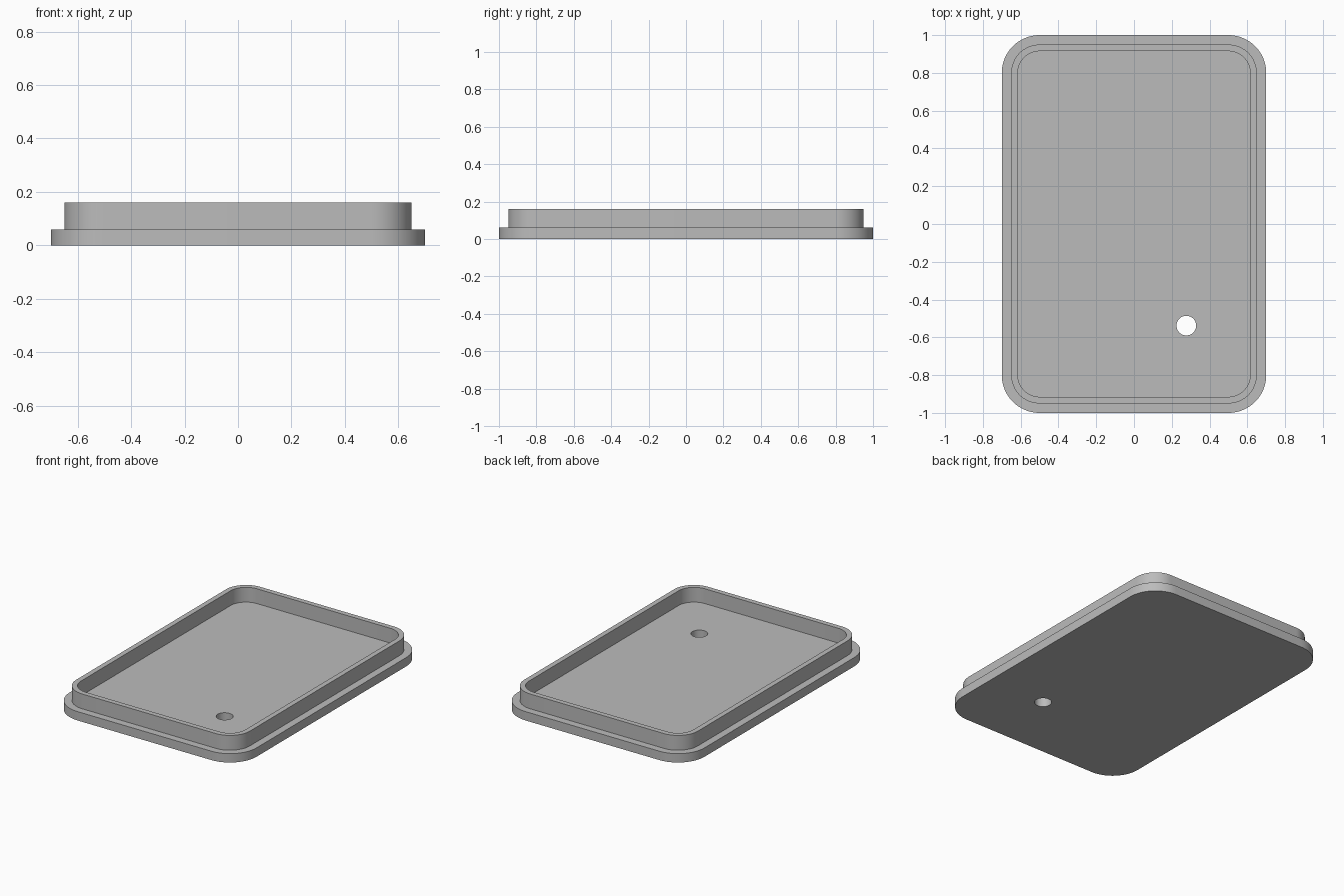
import bpy, bmesh, math

cube = bpy.data.objects.get("Cube")
if cube:
    bpy.data.objects.remove(cube, do_unlink=True)

HALF_X, HALF_Y, CORNER = 0.70, 1.0, 0.20
PLATE_TOP, RIM_TOP = 0.06, 0.16
RIM_OUTER, RIM_INNER = 0.05, 0.085      # insets from the plate edge
HOLE_X, HOLE_Y, HOLE_R = 0.277, -0.538, 0.052
ARC = 16

grey = bpy.data.materials.new("plain grey")
grey.use_nodes = True
colour = (0.5, 0.5, 0.5, 1)
grey.diffuse_color = colour
grey.node_tree.nodes["Principled BSDF"].inputs["Base Color"].default_value = colour

bm = bmesh.new()


def rounded_ring(inset, z):
    """Rounded rectangle, inset evenly from the plate outline."""
    r = CORNER - inset
    verts = []
    for k, (sx, sy) in enumerate([(1, 1), (-1, 1), (-1, -1), (1, -1)]):
        for i in range(ARC + 1):
            a = math.pi / 2 * (k + i / ARC)
            verts.append(bm.verts.new((sx * (HALF_X - CORNER) + r * math.cos(a),
                                       sy * (HALF_Y - CORNER) + r * math.sin(a), z)))
    return verts


def hole_ring(z, n=48):
    return [bm.verts.new((HOLE_X + HOLE_R * math.cos(math.tau * i / n),
                          HOLE_Y + HOLE_R * math.sin(math.tau * i / n), z))
            for i in range(n)]


def loft(a, b):
    for i in range(len(a)):
        j = (i + 1) % len(a)
        bm.faces.new((a[i], a[j], b[j], b[i]))


def fill_between(outer, hole):
    edges = []
    for ring in (outer, hole):
        for i, v in enumerate(ring):
            w = ring[(i + 1) % len(ring)]
            edges.append(bm.edges.get((v, w)) or bm.edges.new((v, w)))
    bmesh.ops.triangle_fill(bm, edges=edges, use_beauty=True)


# Plate edge, ledge, raised rim and inside wall, from the bottom up and in
rings = [rounded_ring(inset, z) for inset, z in [
    (0, 0), (0, PLATE_TOP), (RIM_OUTER, PLATE_TOP),
    (RIM_OUTER, RIM_TOP), (RIM_INNER, RIM_TOP), (RIM_INNER, PLATE_TOP)]]
for lower, upper in zip(rings, rings[1:]):
    loft(lower, upper)

# Through hole, underside and tray floor
hole_low, hole_high = hole_ring(0), hole_ring(PLATE_TOP)
loft(hole_low, hole_high)
fill_between(rings[0], hole_low)
fill_between(rings[-1], hole_high)
bmesh.ops.recalc_face_normals(bm, faces=bm.faces)

mesh = bpy.data.meshes.new("rimmed_lid")
bm.to_mesh(mesh)
bm.free()
mesh.materials.append(grey)
lid = bpy.data.objects.new("rimmed_lid", mesh)
bpy.context.collection.objects.link(lid)

# Smooth corners, sharp edges
bpy.ops.object.select_all(action="DESELECT")
lid.select_set(True)
bpy.context.view_layer.objects.active = lid
bpy.ops.object.shade_smooth_by_angle(angle=math.radians(30))
